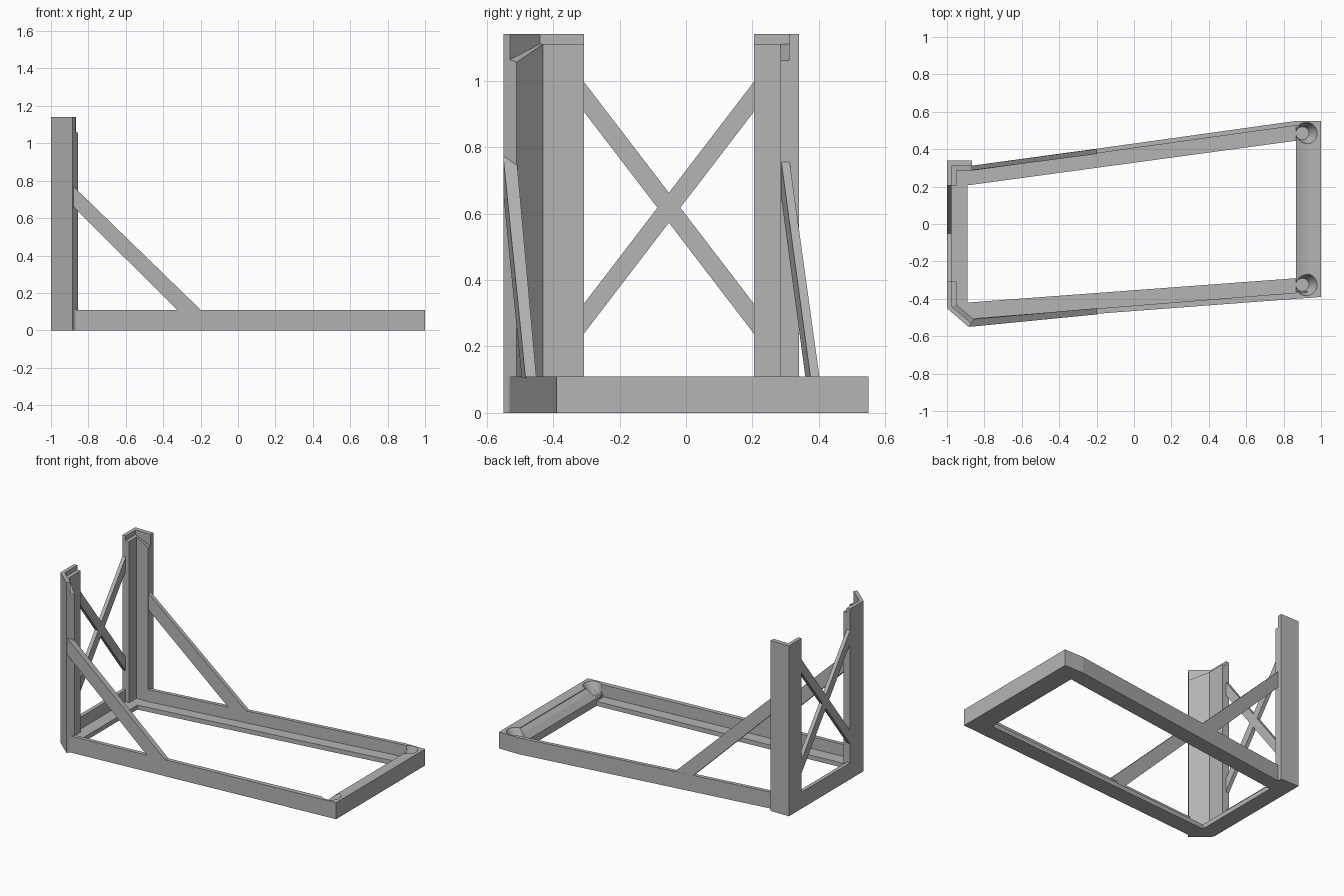
import bpy, bmesh, math

if "Cube" in bpy.data.objects:
    bpy.data.objects.remove(bpy.data.objects["Cube"])

grey = bpy.data.materials.new("plain_grey")
grey.diffuse_color = (0.46, 0.46, 0.46, 1)
grey.use_nodes = True
grey.node_tree.nodes["Principled BSDF"].inputs["Base Color"].default_value = grey.diffuse_color


def loft(name, low, high):
    """Solid between two matching loops of 3D points."""
    bm = bmesh.new()
    a = [bm.verts.new(p) for p in low]
    b = [bm.verts.new(p) for p in high]
    n = len(a)
    bm.faces.new(a)
    bm.faces.new(b)
    for i in range(n):
        j = (i + 1) % n
        bm.faces.new((a[i], a[j], b[j], b[i]))
    bmesh.ops.recalc_face_normals(bm, faces=bm.faces)
    me = bpy.data.meshes.new(name)
    bm.to_mesh(me)
    bm.free()
    me.materials.append(grey)
    ob = bpy.data.objects.new(name, me)
    bpy.context.collection.objects.link(ob)
    return ob


def prism(name, pts, z0, z1):
    """Upright prism; z1 is one height or one height per point."""
    tops = z1 if isinstance(z1, (list, tuple)) else [z1] * len(pts)
    return loft(name, [(x, y, z0) for x, y in pts],
                [(x, y, z) for (x, y), z in zip(pts, tops)])


def cut(ob, cutters):
    bpy.context.view_layer.objects.active = ob
    for c in cutters:
        c.hide_render = True
        m = ob.modifiers.new("cut", 'BOOLEAN')
        m.operation, m.solver, m.object = 'DIFFERENCE', 'EXACT', c
        bpy.ops.object.modifier_apply(modifier=m.name)


def circle(cx, cy, r, z, n=32):
    return [(cx + r * math.cos(2 * math.pi * i / n),
             cy + r * math.sin(2 * math.pi * i / n), z) for i in range(n)]


H = 0.11      # rail height
TOP = 1.14    # post height
LEDGE = 1.11  # shelf ledge inside the posts

# Base frame: angle-section rails with a thin outer wall and a low inner flange
base = prism("base_frame", [(-1, -0.45), (-0.885, -0.54), (-0.865, -0.53), (1, -0.39),
                            (1, 0.55), (0.86, 0.55), (-0.865, 0.31), (-1, 0.31)], 0, H)
pocket = prism("pocket_cutter", [(-0.975, -0.437), (-0.88, -0.506), (0.93, -0.362), (0.93, 0.525),
                                 (0.86, 0.525), (-0.865, 0.285), (-0.975, 0.285)], 0.03, 0.3)
opening = prism("opening_cutter", [(-0.89, -0.42), (0.865, -0.29), (0.865, 0.445),
                                   (-0.865, 0.21), (-0.89, 0.207)], -0.1, 0.3)

# Sloped inner side of the end rail
profile = [(0.865, 0.0), (0.865, 0.05), (0.90, 0.085), (0.93, 0.105), (0.935, 0.0)]
ramp = loft("end_rail_slope", [(x, -0.36, z) for x, z in profile],
            [(x, 0.525, z) for x, z in profile])

# Tapered round sockets in the two end corners
sockets = [loft("socket_cutter", circle(0.90, cy, 0.035, 0.035), circle(0.922, cy, 0.06, H + 0.005))
           for cy in (0.485, -0.325)]
cut(base, [pocket, opening] + sockets)
cut(ramp, sockets)
for c in [pocket, opening] + sockets:
    bpy.data.objects.remove(c)

# Back post: right-angle section, thin lip outside and ledge layer inside
prism("back_post", [(-1, 0.205), (-1, 0.34), (-0.865, 0.34), (-0.865, 0.31),
                    (-0.975, 0.31), (-0.975, 0.205)], 0, TOP)
prism("back_post_ledge", [(-0.975, 0.205), (-0.975, 0.31), (-0.95, 0.285), (-0.95, 0.205)], 0, LEDGE)
prism("back_post_slope", [(-0.975, 0.31), (-0.865, 0.31), (-0.865, 0.285), (-0.95, 0.285)],
      0, [LEDGE, 1.06, 1.06, LEDGE])

# Front post: same build with its outer leg splayed
prism("front_post", [(-1, -0.307), (-1, -0.45), (-0.885, -0.55), (-0.87, -0.53),
                     (-0.975, -0.44), (-0.975, -0.307)], 0, TOP)
prism("front_post_ledge", [(-0.975, -0.307), (-0.975, -0.44), (-0.95, -0.43), (-0.95, -0.307)], 0, LEDGE)
prism("front_post_slope", [(-0.975, -0.44), (-0.87, -0.53), (-0.855, -0.51), (-0.95, -0.43)],
      0, [LEDGE, 1.063, 1.055, LEDGE])

# Diagonal side braces from post to rail: (outer, inner) y at the post and at the rail
for name, top_y, low_y in (("front_brace", (-0.55, -0.51), (-0.483, -0.45)),
                           ("back_brace", (0.31, 0.285), (0.402, 0.375))):
    sides = []
    for k in range(2):
        t, b = top_y[k], low_y[k]
        sides.append([(-0.88, t, 0.77), (-0.88, t, 0.66), (-0.32, b + (t - b) * 0.17, 0.105),
                      (-0.195, b, 0.105)])
    loft(name, *sides)

# Crossed braces between the posts
for name, ya, yb in (("cross_brace_a", -0.31, 0.207), ("cross_brace_b", 0.207, -0.31)):
    yz = [(ya, 0.235), (ya, 0.325), (yb, 1.0), (yb, 0.91)]
    loft(name, [(-1, y, z) for y, z in yz], [(-0.975, y, z) for y, z in yz])
